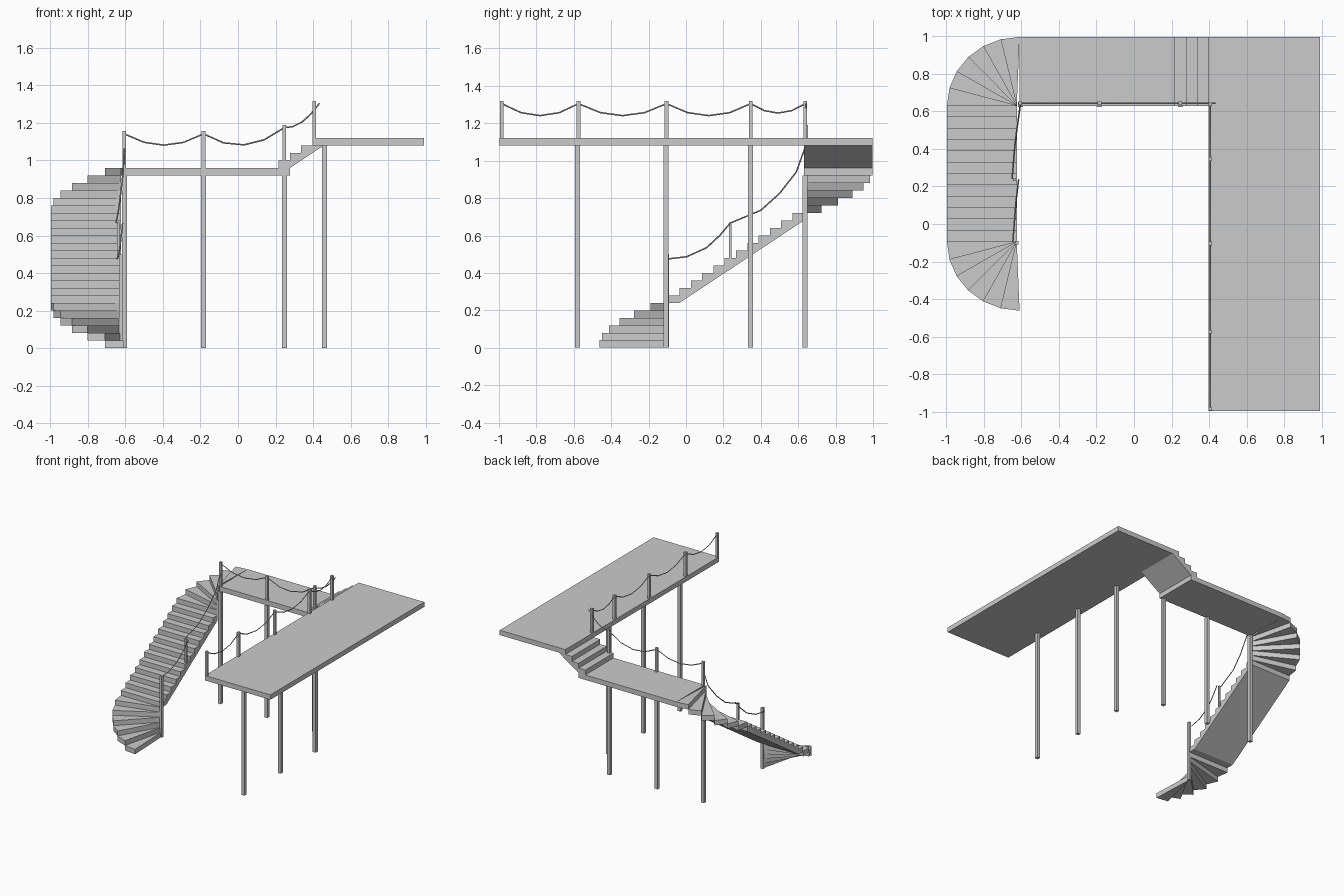
import bpy, bmesh
from math import cos, sin, radians
from mathutils import Vector

cube = bpy.data.objects.get("Cube")
if cube:
    bpy.data.objects.remove(cube)

grey = bpy.data.materials.new("light_grey")
grey.use_nodes = True
color = (0.6, 0.6, 0.6, 1)
grey.diffuse_color = color
grey.node_tree.nodes["Principled BSDF"].inputs["Base Color"].default_value = color


def prism(name, outline, axis, lo, hi):
    """Extrude a flat outline along an axis from lo to hi."""
    place = {"x": lambda a, b: (lo, a, b),
             "y": lambda a, b: (a, lo, b),
             "z": lambda a, b: (a, b, lo)}[axis]
    bm = bmesh.new()
    face = bm.faces.new([bm.verts.new(place(a, b)) for a, b in outline])
    grown = bmesh.ops.extrude_face_region(bm, geom=[face], use_keep_orig=True)
    move = Vector([hi - lo if axis == k else 0 for k in "xyz"])
    bmesh.ops.translate(bm, vec=move,
                        verts=[v for v in grown["geom"] if isinstance(v, bmesh.types.BMVert)])
    bmesh.ops.recalc_face_normals(bm, faces=bm.faces)
    mesh = bpy.data.meshes.new(name)
    bm.to_mesh(mesh)
    bm.free()
    mesh.materials.append(grey)
    obj = bpy.data.objects.new(name, mesh)
    bpy.context.collection.objects.link(obj)
    return obj


def slab(name, x0, x1, y0, y1, z0, z1):
    return prism(name, [(x0, y0), (x1, y0), (x1, y1), (x0, y1)], "z", z0, z1)


def post(name, x, y, z0, z1, width=0.02):
    h = width / 2
    return slab(name, x - h, x + h, y - h, y + h, z0, z1)


def rope(name, points, radius=0.004):
    """Thin square-sided rope along straight segments."""
    curve = bpy.data.curves.new(name, "CURVE")
    curve.dimensions = "3D"
    curve.bevel_depth = radius
    curve.bevel_resolution = 0
    curve.use_fill_caps = True
    line = curve.splines.new("POLY")
    line.points.add(len(points) - 1)
    for p, co in zip(line.points, points):
        p.co = (*co, 1)
    temp = bpy.data.objects.new(name, curve)
    bpy.context.collection.objects.link(temp)
    bpy.context.view_layer.update()
    mesh = bpy.data.meshes.new_from_object(temp.evaluated_get(bpy.context.evaluated_depsgraph_get()))
    bpy.data.objects.remove(temp)
    mesh.materials.clear()
    mesh.materials.append(grey)
    bpy.context.collection.objects.link(bpy.data.objects.new(name, mesh))


def sagging(a, b, sag):
    """Five points hanging between two ends."""
    a, b = Vector(a), Vector(b)
    return [a.lerp(b, t) - Vector((0, 0, 4 * sag * t * (1 - t)))
            for t in (0, 0.25, 0.5, 0.75, 1)]


RISE = 0.04
LEFT, PIVOT = -0.997, -0.625
FLIGHT_Y0, FLIGHT_Y1 = -0.095, 0.63
BACK = 0.997

# Upper deck and middle landing
slab("upper_deck", 0.397, 0.992, -0.997, BACK, 1.08, 1.12)
slab("middle_landing", -0.61, 0.216, FLIGHT_Y1, BACK, 0.92, 0.96)

# Short stair from landing to deck
x0, run = 0.216, 0.0605
outline = [(x0, 0.92), (x0 + run, 0.92), (x0 + run, 0.96), (x0 + 4 * run, 1.08)]
for i in (2, 1, 0):
    z = 1.0 + i * RISE
    if i < 2:
        outline.append((x0 + (i + 1) * run, z))
    outline.append((x0 + i * run, z))
prism("short_stair", outline, "y", FLIGHT_Y1, BACK)

# Straight flight with a sloping underside
steps = 12
run = (FLIGHT_Y1 - FLIGHT_Y0) / steps
outline = [(FLIGHT_Y0, 0.24), (FLIGHT_Y0 + run, 0.24), (FLIGHT_Y1, 0.68)]
for i in reversed(range(steps)):
    z = 0.24 + (i + 1) * RISE
    outline += [(FLIGHT_Y0 + (i + 1) * run, z), (FLIGHT_Y0 + i * run, z)]
prism("straight_flight", outline, "x", LEFT, PIVOT)


# Fans of six wedge treads at both ends of the flight
def winder(name, pivot_y, start, turn, z0):
    def rim(i):
        a = radians(start + turn * i)
        return (-0.61 + 0.387 * cos(a), pivot_y + 0.367 * sin(a))
    for i in range(6):
        z = z0 + i * RISE
        prism(f"{name}_tread_{i + 1}", [(PIVOT, pivot_y), rim(i), rim(i + 1)], "z", z, z + RISE)


winder("lower_winder", FLIGHT_Y0, 270, -15, 0)
winder("upper_winder", FLIGHT_Y1, 180, -15, 0.72)

# Deck columns, deck rail posts and ropes
for i, y in enumerate((-0.58, -0.108, 0.344)):
    post(f"deck_column_{i + 1}", 0.46, y, 0, 1.08, 0.027)
RAIL_X = 0.407
rail_y = [-0.985, -0.575, -0.104, 0.346, 0.638]
for i, y in enumerate(rail_y):
    post(f"deck_rail_post_{i + 1}", RAIL_X, y, 1.12, 1.318)
for i, (a, b) in enumerate(zip(rail_y, rail_y[1:])):
    sag = 0.064 if b - a > 0.35 else 0.05
    rope(f"deck_rope_{i + 1}", sagging((RAIL_X, a, 1.305), (RAIL_X, b, 1.305), sag))

# Landing columns with rail posts above the floor
RAIL_Y = 0.643
tops = [(-0.606, 0.96, 1.157), (-0.184, 0.96, 1.157), (0.247, 1.0, 1.19)]
for i, (x, floor, top) in enumerate(tops):
    post(f"landing_column_{i + 1}", x, 0.637, 0, 0.92, 0.027)
    post(f"landing_rail_post_{i + 1}", x, RAIL_Y, floor, top)
ends = [(x, RAIL_Y, top - 0.015) for x, _, top in tops] + [(0.434, RAIL_Y, 1.305)]
for i, sag in enumerate((0.06, 0.075, 0.035)):
    rope(f"landing_rope_{i + 1}", sagging(ends[i], ends[i + 1], sag))

# Flight rail posts and ropes
post("lower_newel_post", PIVOT, -0.1, 0, 0.5)
post("flight_rail_post", -0.638, 0.237, 0.44, 0.67, 0.015)
rope("upper_flight_rope", [(-0.606, 0.64, 1.08), (-0.612, 0.59, 0.94), (-0.625, 0.5, 0.825),
                           (-0.637, 0.4, 0.735), (-0.65, 0.24, 0.668)])
rope("lower_flight_rope", [(-0.615, 0.237, 0.667), (-0.622, 0.18, 0.6), (-0.63, 0.11, 0.535),
                           (-0.638, 0.005, 0.487), (-0.646, -0.095, 0.475)])
